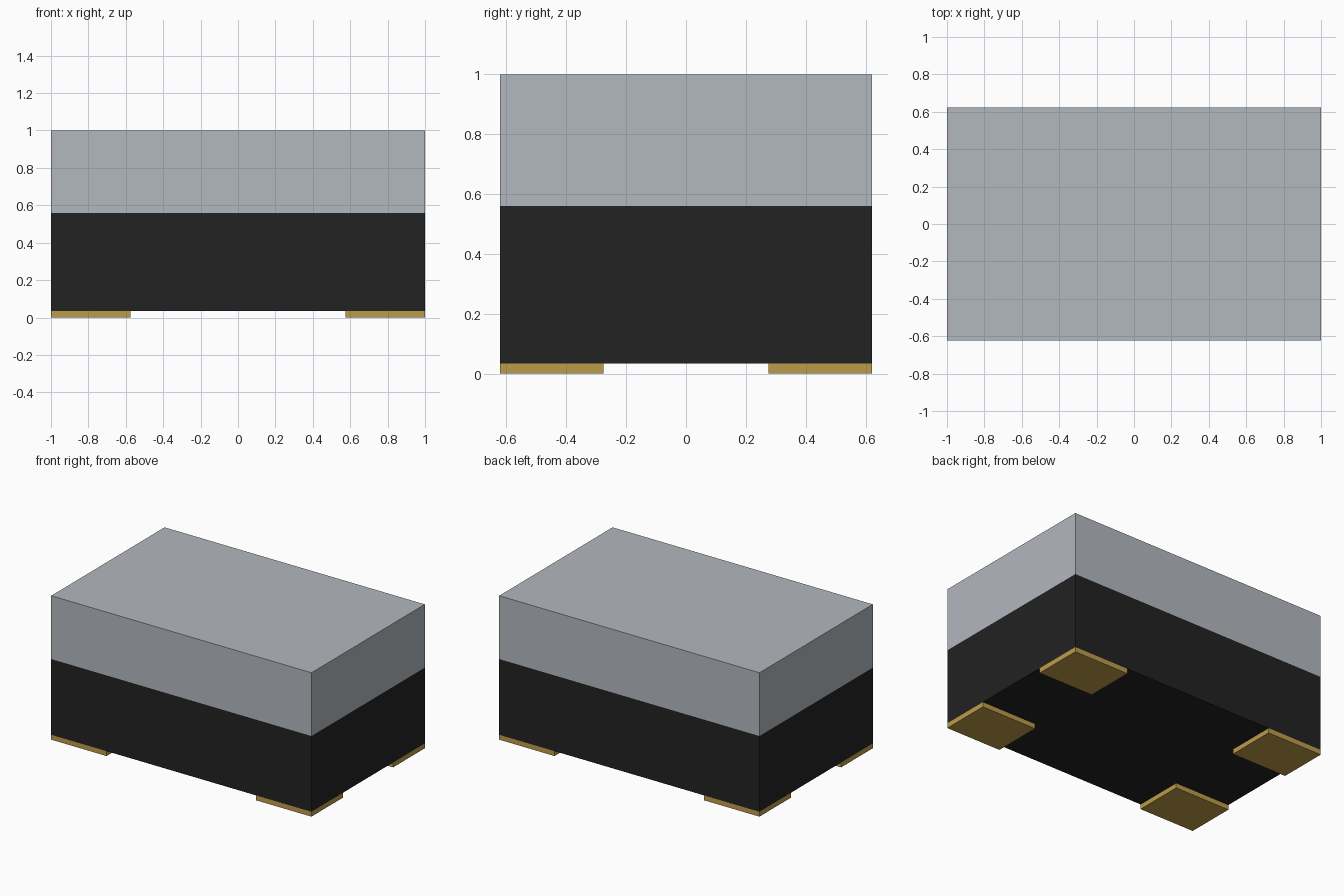
import bpy

cube = bpy.data.objects.get("Cube")
if cube:
    bpy.data.objects.remove(cube, do_unlink=True)

HALF_X, HALF_Y = 1.0, 0.622
PAD_TOP, BODY_TOP, LID_TOP = 0.034, 0.56, 1.0
PAD_X, PAD_Y = 0.425, 0.347


def material(name, rgb):
    mat = bpy.data.materials.new(name)
    mat.use_nodes = True
    mat.diffuse_color = (*rgb, 1)
    mat.node_tree.nodes["Principled BSDF"].inputs["Base Color"].default_value = (*rgb, 1)
    return mat


def box(name, low, high, mat):
    """Axis-aligned box between two opposite corners."""
    centre = [(a + b) / 2 for a, b in zip(low, high)]
    bpy.ops.mesh.primitive_cube_add(size=1, location=centre)
    obj = bpy.context.object
    obj.name = name
    obj.scale = [b - a for a, b in zip(low, high)]
    bpy.ops.object.transform_apply(location=False, rotation=False, scale=True)
    obj.data.materials.append(mat)
    return obj


silver = material("silver grey", (0.45, 0.48, 0.52))
black = material("matte black", (0.016, 0.016, 0.016))
gold = material("gold", (0.515, 0.335, 0.067))

# Metal lid on the dark base
box("lid", (-HALF_X, -HALF_Y, BODY_TOP), (HALF_X, HALF_Y, LID_TOP), silver)
box("base", (-HALF_X, -HALF_Y, PAD_TOP), (HALF_X, HALF_Y, BODY_TOP), black)

# Contact pads flush with the four bottom corners
for side, sx in (("left", 1), ("right", -1)):
    for end, sy in (("front", -1), ("back", 1)):
        xs = sorted((sx * HALF_X, sx * (HALF_X - PAD_X)))
        ys = sorted((sy * HALF_Y, sy * (HALF_Y - PAD_Y)))
        box(f"contact_pad_{end}_{side}", (xs[0], ys[0], 0), (xs[1], ys[1], PAD_TOP), gold)
